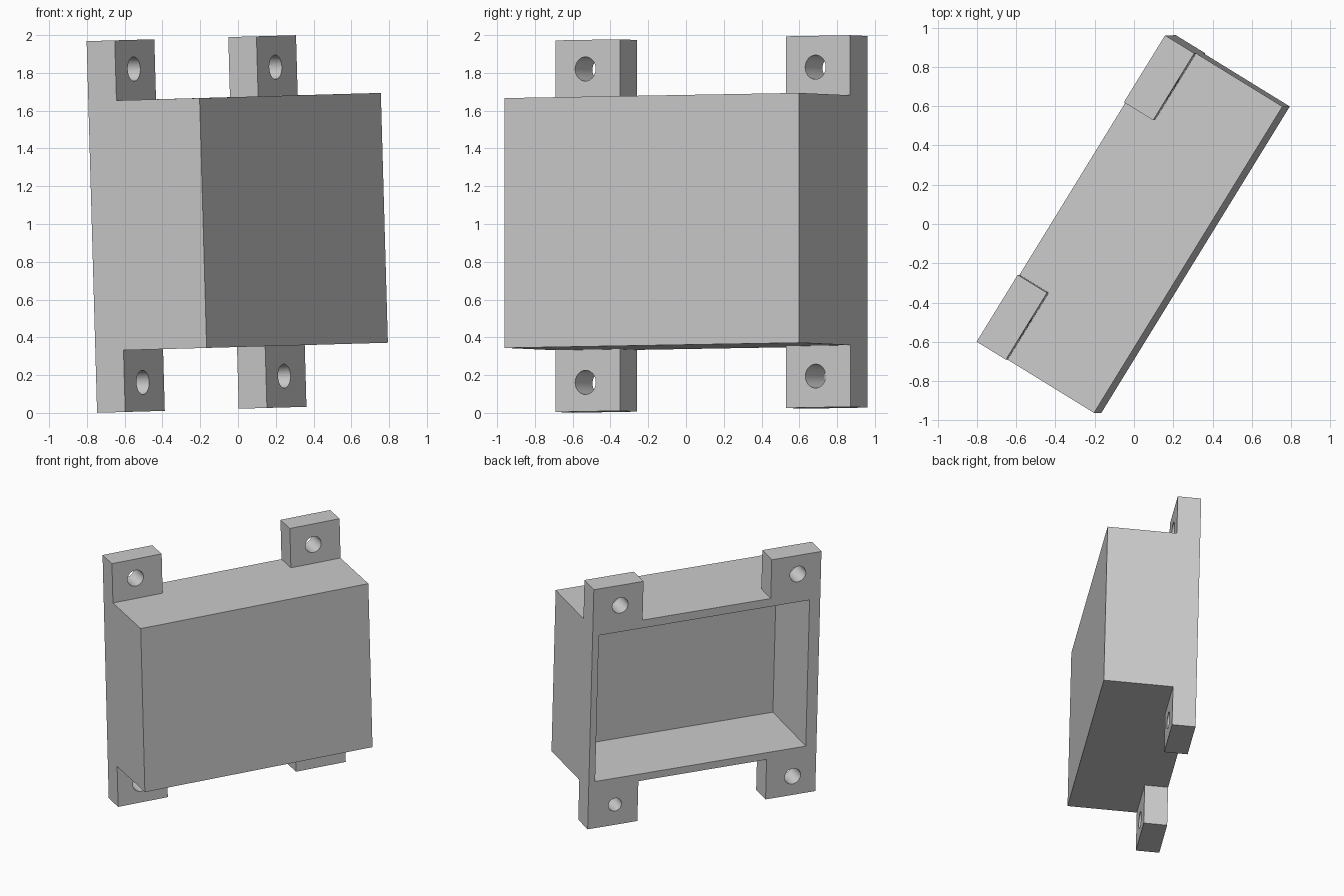
import bpy
import bmesh
from math import radians
from mathutils import Matrix, Vector

default = bpy.data.objects.get("Cube")
if default:
    bpy.data.objects.remove(default, do_unlink=True)

# Overall sizes in the case's own frame: x along, y from front (-) to back (0), z up
HALF_LENGTH, HALF_HEIGHT, DEPTH = 0.916, 0.984, 0.692
BODY_TOP, BODY_BOTTOM = 0.666, -0.657
TAB_WIDTH, TAB_DEPTH, HOLE = 0.40, 0.175, 0.064

grey = bpy.data.materials.new("light grey")
grey.use_nodes = True
grey.diffuse_color = (0.6, 0.6, 0.6, 1)
grey.node_tree.nodes["Principled BSDF"].inputs["Base Color"].default_value = (0.6, 0.6, 0.6, 1)


def make(name, bm):
    mesh = bpy.data.meshes.new(name)
    bm.to_mesh(mesh)
    bm.free()
    obj = bpy.data.objects.new(name, mesh)
    bpy.context.collection.objects.link(obj)
    return obj


def block(name, low, high):
    low, high = Vector(low), Vector(high)
    bm = bmesh.new()
    place = Matrix.Translation((low + high) / 2) @ Matrix.Diagonal((high - low).to_4d())
    bmesh.ops.create_cube(bm, size=1, matrix=place)
    return make(name, bm)


def pin(name, x, z, front, back):
    # Tapered or straight cutter through a tab, along y
    bm = bmesh.new()
    place = Matrix.Translation((x, -TAB_DEPTH / 2, z)) @ Matrix.Rotation(radians(90), 4, "X")
    bmesh.ops.create_cone(bm, cap_ends=True, segments=32, radius1=back, radius2=front,
                          depth=TAB_DEPTH + 0.02, matrix=place)
    return make(name, bm)


def combine(target, tool, operation):
    mod = target.modifiers.new(operation, "BOOLEAN")
    mod.object, mod.operation, mod.solver = tool, operation, "EXACT"
    graph = bpy.context.evaluated_depsgraph_get()
    result = bpy.data.meshes.new_from_object(target.evaluated_get(graph))
    target.modifiers.clear()
    target.data = result
    bpy.data.objects.remove(tool, do_unlink=True)


# Open-backed case body
case = block("mounting_case", (-HALF_LENGTH, -DEPTH, BODY_BOTTOM), (HALF_LENGTH, 0, BODY_TOP))

# Four corner tabs
for side in (-1, 1):
    inner, outer = side * (HALF_LENGTH - TAB_WIDTH), side * HALF_LENGTH
    for low, high in ((BODY_TOP - 0.03, HALF_HEIGHT), (-HALF_HEIGHT, BODY_BOTTOM + 0.03)):
        tab = block("tab", (min(inner, outer), -TAB_DEPTH, low), (max(inner, outer), 0, high))
        combine(case, tab, "UNION")

# Cavity opening at the back
combine(case, block("cavity", (-0.83, -0.612, -0.6), (0.866, 0.1, 0.6)), "DIFFERENCE")

# Screw holes, one of them tapered
for x, z in ((-0.73, 0.83), (0.70, 0.818)):
    for end in (-1, 1):
        back = 0.052 if x > 0 and end < 0 else HOLE
        combine(case, pin("hole", x, end * z, HOLE, back), "DIFFERENCE")

case.data.materials.clear()
case.data.materials.append(grey)
for face in case.data.polygons:
    face.material_index = 0

# Tilted placement
along = Vector((0.524, 0.852, 0.015)).normalized()
up = Vector((-0.028, 0, 1))
up = (up - along * up.dot(along)).normalized()
turn = Matrix((along, up.cross(along), up)).transposed().to_4x4()
case.matrix_world = Matrix.Translation((-0.294, 0.181, 0.998)) @ turn

# Smooth hole walls, sharp edges elsewhere
bpy.ops.object.select_all(action="DESELECT")
case.select_set(True)
bpy.context.view_layer.objects.active = case
bpy.ops.object.shade_smooth_by_angle(angle=radians(30))
